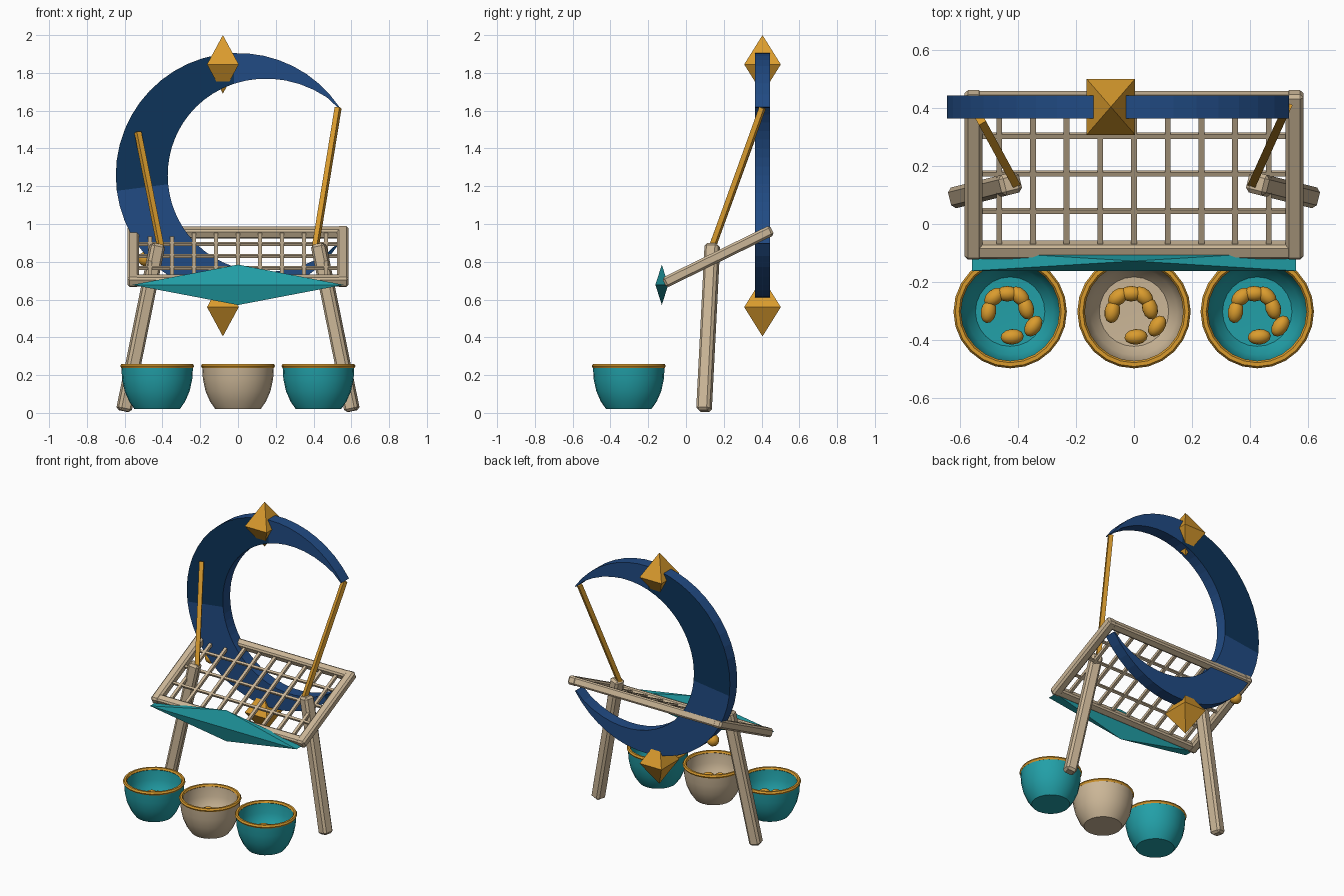
import bpy, bmesh, math
from mathutils import Vector, Matrix

if "Cube" in bpy.data.objects:
    bpy.data.objects.remove(bpy.data.objects["Cube"])


def material(name, rgb):
    m = bpy.data.materials.new(name)
    m.diffuse_color = (*rgb, 1)
    m.use_nodes = True
    m.node_tree.nodes["Principled BSDF"].inputs["Base Color"].default_value = m.diffuse_color
    return m


SAND = material("sand_wood", (0.60, 0.47, 0.31))
GOLD = material("gold", (0.70, 0.33, 0.027))
TEAL = material("teal", (0.016, 0.35, 0.39))
BLUE = material("blue", (0.015, 0.07, 0.23))
NAVY = material("navy", (0.004, 0.034, 0.10))


def finish(name, bm, *mats, smooth=False):
    bmesh.ops.recalc_face_normals(bm, faces=bm.faces[:])
    me = bpy.data.meshes.new(name)
    for f in bm.faces:
        f.smooth = smooth
    bm.to_mesh(me)
    bm.free()
    for m in mats:
        me.materials.append(m)
    ob = bpy.data.objects.new(name, me)
    bpy.context.collection.objects.link(ob)
    return ob


def box(name, size, matrix, mat, bevel=0.0):
    bm = bmesh.new()
    bmesh.ops.create_cube(bm, size=1, matrix=Matrix.Diagonal((*size, 1)))
    if bevel:
        bmesh.ops.bevel(bm, geom=bm.edges[:], offset=bevel, segments=1,
                        affect='EDGES', profile=0.5)
    bm.transform(matrix)
    return finish(name, bm, mat)


def beam(name, a, b, w, mat, bevel=0.0):
    a, b = Vector(a), Vector(b)
    d = b - a
    rot = d.to_track_quat('Z', 'Y').to_matrix().to_4x4()
    return box(name, (w, w, d.length), Matrix.Translation((a + b) / 2) @ rot, mat, bevel)


def gem(name, c, hx, hy, hz, mat):
    # four-sided double pyramid on a rectangular waist
    bm = bmesh.new()
    ring = [bm.verts.new((c[0] + sx * hx, c[1] + sy * hy, c[2]))
            for sx, sy in ((-1, -1), (1, -1), (1, 1), (-1, 1))]
    for s in (-1, 1):
        tip = bm.verts.new((c[0], c[1], c[2] + s * hz))
        for i in range(4):
            bm.faces.new((ring[i], ring[(i + 1) % 4], tip))
    return finish(name, bm, mat)


# crescent: arc whose radial width tapers to both tips
R, CZ, Y0, Y1, N = 0.647, 1.258, 0.365, 0.445, 40
bm = bmesh.new()
rows = []
for i in range(N + 1):
    t = i / N
    a = math.radians(34 + 292 * t)
    r = R - max(0.275 * math.sin(math.pi * t), 0.008)
    rows.append([bm.verts.new((q * math.cos(a), y, CZ + q * math.sin(a)))
                 for q, y in ((R, Y0), (R, Y1), (r, Y1), (r, Y0))])
for i in range(N):
    deg = 34 + 292 * (i + 0.5) / N
    for k in range(4):
        f = bm.faces.new((rows[i][k], rows[i][(k + 1) % 4],
                          rows[i + 1][(k + 1) % 4], rows[i + 1][k]))
        if k in (1, 3) and 95 < deg < 190 or k == 3 and deg > 312:
            f.material_index = 1
bm.faces.new(rows[0])
bm.faces.new(rows[-1])
finish("crescent", bm, BLUE, NAVY)

# gold gems at top and bottom of the crescent, small bead on its lower left
gem("top_finial", (-0.08, 0.405, 1.845), 0.084, 0.097, 0.155, GOLD)
gem("bottom_finial", (-0.08, 0.405, 0.56), 0.084, 0.097, 0.155, GOLD)
bm = bmesh.new()
bmesh.ops.create_icosphere(bm, subdivisions=2, radius=0.04,
                           matrix=Matrix.Translation((-0.49, 0.405, 0.815)))
finish("crescent_bead", bm, GOLD, smooth=True)

# legs and gold stay rods
for side, s in (("left", -1), ("right", 1)):
    beam(side + "_leg", (s * 0.605, 0.095, 0.01), (s * 0.425, 0.14, 0.895), 0.074, SAND, 0.014)
beam("right_stay_rod", (0.41, 0.14, 0.88), (0.53, 0.405, 1.615), 0.028, GOLD)
beam("left_stay_rod", (-0.41, 0.14, 0.88), (-0.53, 0.36, 1.485), 0.028, GOLD)

# tilted rack frame, built in its own plane
TILT = math.atan2(0.255, 0.52)
PLANE = Matrix.Translation((0, 0.17, 0.828)) @ Matrix.Rotation(TILT, 4, 'X')
COS = math.cos(TILT)


def rack(name, x, v, size, bevel=0.0):
    box(name, size, PLANE @ Matrix.Translation((x, v, 0)), SAND, bevel)


for side, s in (("left", -1), ("right", 1)):
    rack(side + "_rack_rail", s * 0.555, 0, (0.062, 0.635, 0.058), 0.012)
for side, s in (("front", -1), ("back", 1)):
    rack(side + "_rack_rail", 0, s * 0.288, (1.15, 0.054, 0.054), 0.01)
for i in range(-4, 5):
    rack("rack_slat", i * 0.1165, 0, (0.02, 0.56, 0.02))
for y in (0.045, 0.175, 0.305):
    rack("rack_cross_bar", 0, (y - 0.17) / COS, (1.06, 0.016, 0.016))

# teal front panel
gem("front_panel", (0, -0.128, 0.678), 0.56, 0.034, 0.107, TEAL)

# bowls with gold rims and beans
PROFILE = [(0, 0.02), (0.12, 0.02), (0.148, 0.06), (0.172, 0.115), (0.186, 0.18),
           (0.19, 0.25), (0.172, 0.25), (0.166, 0.18), (0.15, 0.13), (0.12, 0.09), (0, 0.085)]
BEANS = [(-0.075, 0.0, 80), (-0.055, 0.05, 40), (-0.01, 0.062, 0), (0.033, 0.053, -45),
         (0.055, 0.012, -75), (0.08, -0.05, 55), (0.007, -0.087, 5)]
SEG = 24


def lathe(name, profile, c, mat, closed=False):
    bm = bmesh.new()
    rings = []
    for r, z in profile:
        n = SEG if r else 1
        rings.append([bm.verts.new((c[0] + r * math.cos(2 * math.pi * k / SEG),
                                    c[1] + r * math.sin(2 * math.pi * k / SEG), z))
                      for k in range(n)])
    pairs = list(zip(rings, rings[1:])) + ([(rings[-1], rings[0])] if closed else [])
    for a, b in pairs:
        for k in range(SEG):
            j = (k + 1) % SEG
            vs = [a[k % len(a)], a[j % len(a)], b[j % len(b)], b[k % len(b)]]
            bm.faces.new(list(dict.fromkeys(vs)))
    ob = finish(name, bm, mat, smooth=True)
    bpy.ops.object.select_all(action='DESELECT')
    bpy.context.view_layer.objects.active = ob
    ob.select_set(True)
    bpy.ops.object.shade_smooth_by_angle(angle=math.radians(40))


for name, x, mat in (("left", -0.428, TEAL), ("middle", 0, SAND), ("right", 0.426, TEAL)):
    c = (x, -0.303)
    lathe(name + "_bowl", PROFILE, c, mat)
    rim = [(0.183 + 0.013 * math.cos(k * math.pi / 3), 0.248 + 0.013 * math.sin(k * math.pi / 3))
           for k in range(6)]
    lathe(name + "_bowl_rim", rim, c, GOLD, closed=True)
    bm = bmesh.new()
    for bx, by, deg in BEANS:
        m = (Matrix.Translation((c[0] + bx, c[1] + by, 0.125))
             @ Matrix.Rotation(math.radians(deg), 4, 'Z')
             @ Matrix.Diagonal((0.04, 0.027, 0.027, 1)))
        bmesh.ops.create_uvsphere(bm, u_segments=12, v_segments=8, radius=1, matrix=m)
    finish(name + "_bowl_beans", bm, GOLD, smooth=True)
